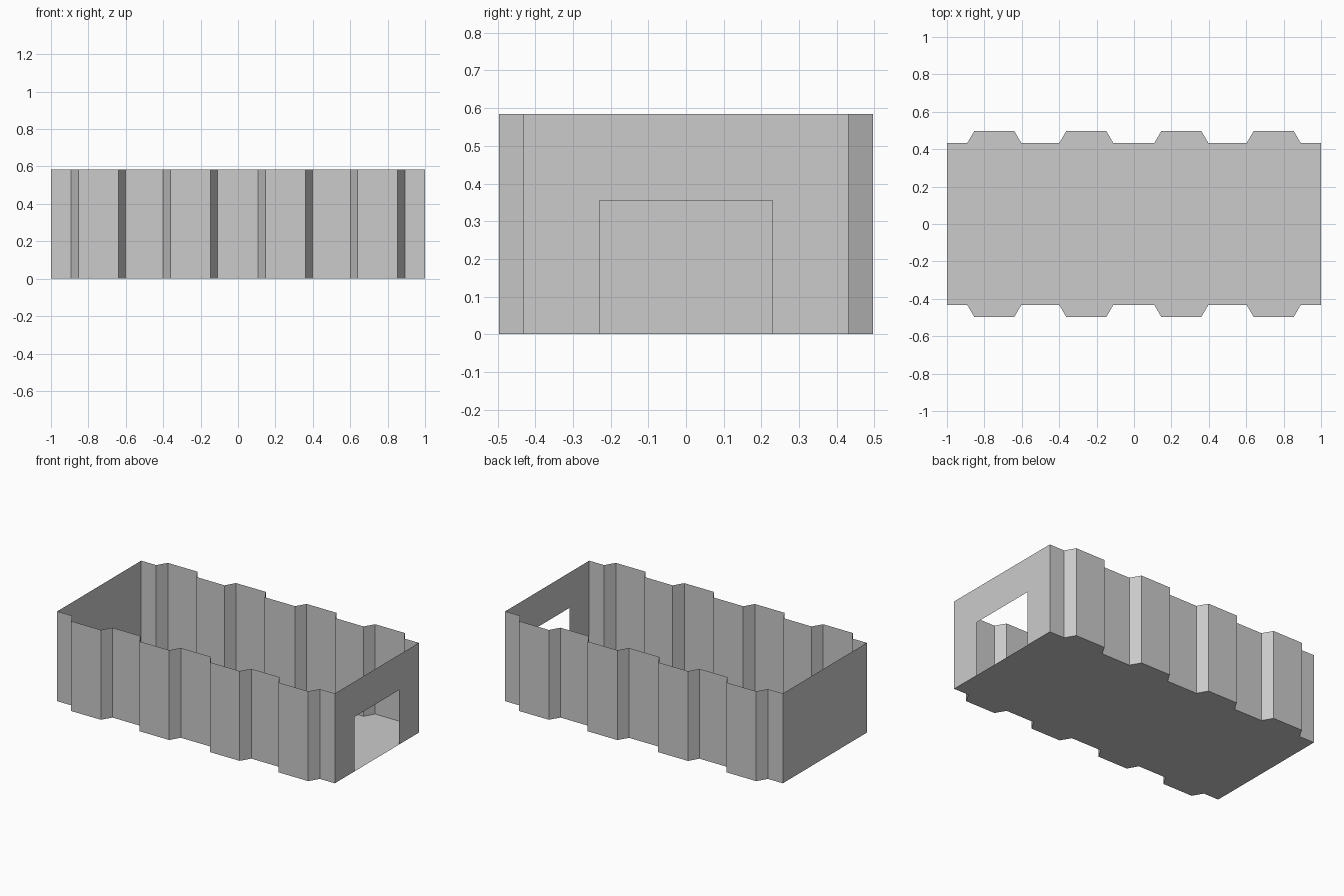
import bpy, bmesh

if "Cube" in bpy.data.objects:
    bpy.data.objects.remove(bpy.data.objects["Cube"])

HEIGHT = 0.585
Y_IN, Y_OUT = 0.432, 0.497                  # recessed and raised wall planes
RIB_CENTRES = [-0.747, -0.255, 0.253, 0.747]
RIB_BASE, RIB_TOP = 0.145, 0.107            # half widths of each raised panel
DOOR_HALF, DOOR_HEIGHT = 0.23, 0.355


def make_object(name, polygons):
    bm = bmesh.new()
    for poly in polygons:
        bm.faces.new([bm.verts.new(p) for p in poly])
    bmesh.ops.remove_doubles(bm, verts=bm.verts, dist=1e-5)
    mesh = bpy.data.meshes.new(name)
    bm.to_mesh(mesh)
    bm.free()
    obj = bpy.data.objects.new(name, mesh)
    bpy.context.collection.objects.link(obj)
    return obj


def wall_strip(path):
    return [[(*a, 0), (*b, 0), (*b, HEIGHT), (*a, HEIGHT)]
            for a, b in zip(path, path[1:])]


# Corrugated plan line of the front side, left to right
front = [(-1, -Y_IN)]
for c in RIB_CENTRES:
    front += [(c - RIB_BASE, -Y_IN), (c - RIB_TOP, -Y_OUT),
              (c + RIB_TOP, -Y_OUT), (c + RIB_BASE, -Y_IN)]
front.append((1, -Y_IN))
back = [(x, -y) for x, y in reversed(front)]

# Long corrugated walls and the plain end wall
make_object("front_wall", wall_strip(front))
make_object("back_wall", wall_strip(back))
make_object("closed_end_wall", wall_strip([back[-1], front[0]]))

# End wall with doorway: two jambs and a lintel in one outline
door_profile = [(-Y_IN, 0), (-DOOR_HALF, 0), (-DOOR_HALF, DOOR_HEIGHT),
                (DOOR_HALF, DOOR_HEIGHT), (DOOR_HALF, 0), (Y_IN, 0),
                (Y_IN, HEIGHT), (-Y_IN, HEIGHT)]
make_object("doorway_end_wall", [[(1, y, z) for y, z in door_profile]])

# Floor follows the wall plan
make_object("floor", [[(x, y, 0) for x, y in front + back]])
